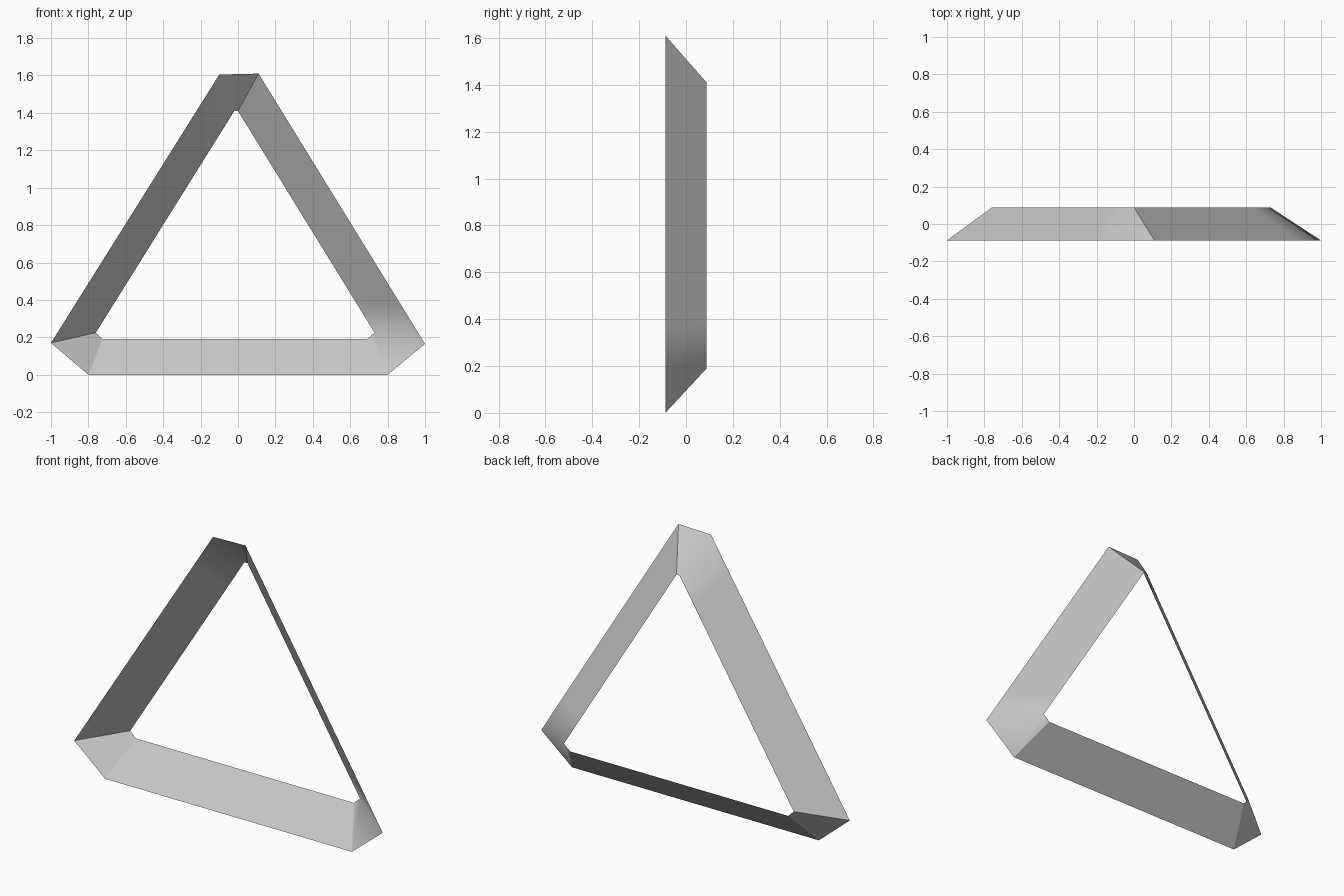
import bpy, bmesh
from mathutils import Vector

cube = bpy.data.objects.get("Cube")
if cube:
    bpy.data.objects.remove(cube, do_unlink=True)

HALF_DEPTH = 0.088

# Corner profile: front (x, z), back (x, z), crease at this corner
CORNERS = [
    ((-1.0, 0.17), (-0.76, 0.225), True),
    ((-0.8, 0.0), (-0.725, 0.19), True),
    ((0.8, 0.0), (0.69, 0.19), True),
    ((1.0, 0.165), (0.73, 0.225), False),
    ((0.11, 1.61), (0.0, 1.41), True),
    ((-0.1, 1.605), (-0.02, 1.41), False),
]


def rib(front, back, sharp):
    return (Vector((front[0], -HALF_DEPTH, front[1])),
            Vector((back[0], HALF_DEPTH, back[1])), sharp)


# Support ribs keep the soft corner shading short on the long bars
corners = [rib(*c) for c in CORNERS]
ribs = []
for i, c in enumerate(corners):
    ribs.append(c)
    if not c[2]:
        n = corners[(i + 1) % len(corners)]
        ribs.append((c[0].lerp(n[0], 0.14), c[1].lerp(n[1], 0.14), False))

# Open tapered band lofted between the front and back outlines
bm = bmesh.new()
pairs = [(bm.verts.new(f), bm.verts.new(b)) for f, b, _ in ribs]
for i, (f, b) in enumerate(pairs):
    nf, nb = pairs[(i + 1) % len(pairs)]
    bm.faces.new((f, nf, nb, b)).smooth = True
for (f, b), r in zip(pairs, ribs):
    bm.edges.get((f, b)).smooth = not r[2]

mesh = bpy.data.meshes.new("triangular_band")
bm.to_mesh(mesh)
bm.free()
band = bpy.data.objects.new("triangular_band", mesh)
bpy.context.collection.objects.link(band)

# Single grey finish
grey = bpy.data.materials.new("light_grey")
grey.use_nodes = True
colour = (0.58, 0.58, 0.58, 1.0)
grey.diffuse_color = colour
grey.node_tree.nodes["Principled BSDF"].inputs["Base Color"].default_value = colour
mesh.materials.append(grey)
